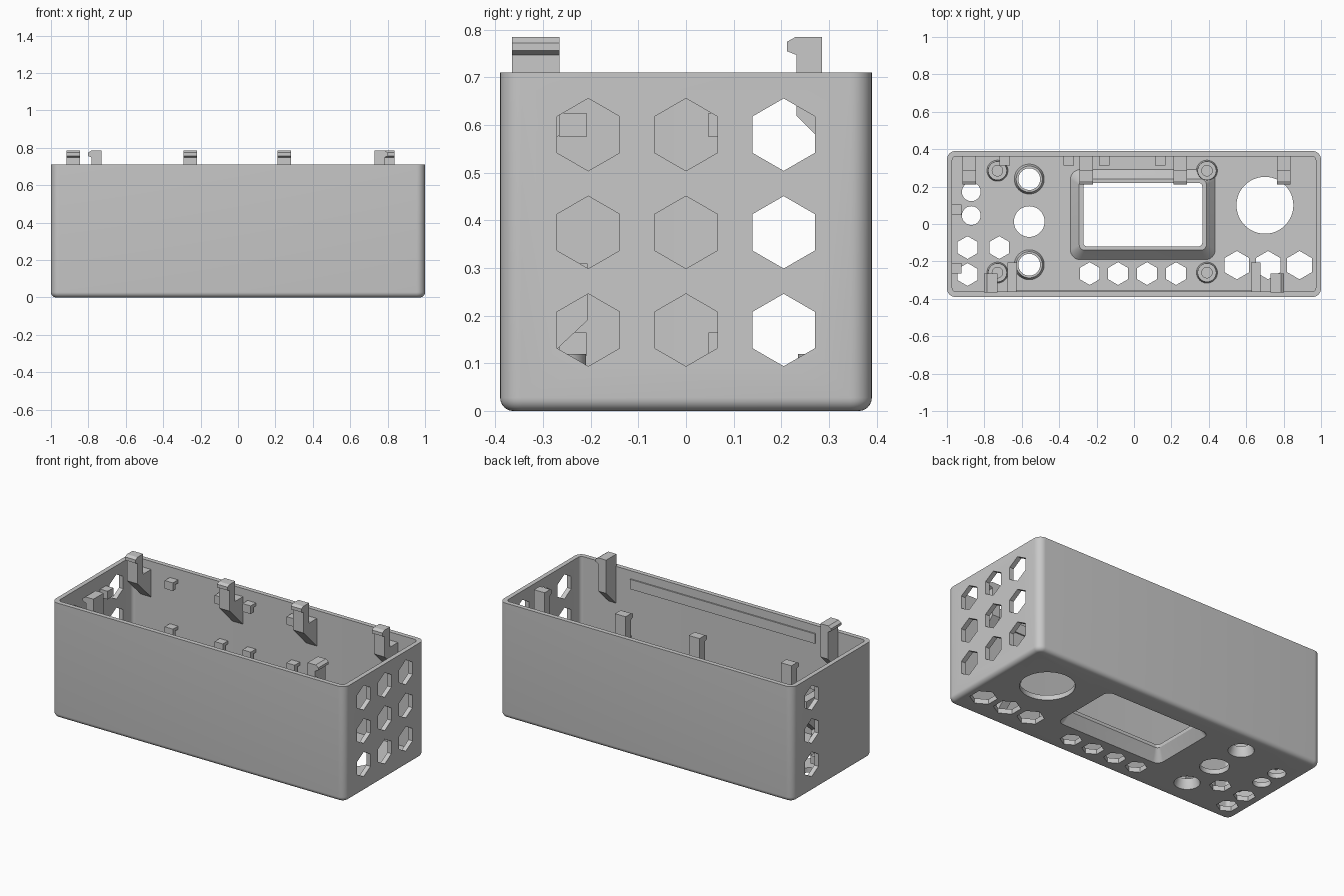
import bpy, bmesh, math
from mathutils import Vector

if "Cube" in bpy.data.objects:
    bpy.data.objects.remove(bpy.data.objects["Cube"], do_unlink=True)

gray = bpy.data.materials.new("plain_gray")
gray.use_nodes = True
gray.diffuse_color = (0.58, 0.58, 0.58, 1)
gray.node_tree.nodes["Principled BSDF"].inputs["Base Color"].default_value = gray.diffuse_color


def make(name, bm):
    bmesh.ops.recalc_face_normals(bm, faces=bm.faces[:])
    mesh = bpy.data.meshes.new(name)
    bm.to_mesh(mesh)
    bm.free()
    mesh.materials.append(gray)
    ob = bpy.data.objects.new(name, mesh)
    bpy.context.scene.collection.objects.link(ob)
    return ob


def loft(bm, loops):
    rings = [[bm.verts.new(p) for p in loop] for loop in loops]
    for a, b in zip(rings, rings[1:]):
        for i in range(len(a)):
            j = (i + 1) % len(a)
            bm.faces.new((a[i], a[j], b[j], b[i]))
    bm.faces.new(rings[0])
    bm.faces.new(rings[-1])


def ring(x, y, z, r, n=48):
    # starts at a point on the y axis, so six sides give a pointed hexagon
    angles = [math.tau * (i / n + 0.25) for i in range(n)]
    return [(x + r * math.cos(a), y + r * math.sin(a), z) for a in angles]


def rounded(x, y, z, hx, hy, r, steps=8):
    pts = []
    for k, (sx, sy) in enumerate(((1, 1), (-1, 1), (-1, -1), (1, -1))):
        for i in range(steps + 1):
            a = math.pi / 2 * (k + i / steps)
            pts.append((x + sx * (hx - r) + r * math.cos(a),
                        y + sy * (hy - r) + r * math.sin(a), z))
    return pts


def prism(profile, axis, lo, hi):
    # profile is (across, z); axis is the direction of extrusion
    return [[(t, p, z) if axis == "x" else (p, t, z) for p, z in profile] for t in (lo, hi)]


def box(bm, x0, x1, y0, y1, z0, z1):
    loft(bm, prism([(y0, z0), (y1, z0), (y1, z1), (y0, z1)], "x", x0, x1))


def boolean(target, operation, loops):
    # one simple solid per operation keeps every result closed
    bm = bmesh.new()
    loft(bm, loops)
    tool = make("tool", bm)
    mod = target.modifiers.new("cut", "BOOLEAN")
    mod.operation, mod.object, mod.solver = operation, tool, "EXACT"
    bpy.context.view_layer.objects.active = target
    bpy.ops.object.modifier_apply(modifier=mod.name)
    bpy.data.objects.remove(tool, do_unlink=True)


HX, HY, TOP, WALL, FLOOR = 1.0, 0.39, 0.71, 0.028, 0.03
IX, IY = HX - WALL, HY - WALL

# Case: rounded tub with a filleted base
bm = bmesh.new()
fillet, levels = 0.028, []
for i in range(7):
    a = math.pi / 2 * i / 6
    inset = fillet * (1 - math.sin(a))
    levels.append(rounded(0, 0, fillet * (1 - math.cos(a)), HX - inset, HY - inset, 0.045 - inset))
levels.append(rounded(0, 0, TOP, HX, HY, 0.045))
loft(bm, levels)
case = make("case", bm)
boolean(case, "DIFFERENCE", [rounded(0, 0, z, IX, IY, 0.022) for z in (FLOOR, TOP + 0.1)])

# Raised features on the floor: window funnel, button collars, screw posts
WX, WY = 0.047, 0.05
posts = [(x, y) for x in (-0.73, 0.39) for y in (0.285, -0.26)]
collars = [(-0.56, 0.24), (-0.56, -0.218)]
boolean(case, "UNION", [rounded(WX, WY, 0.015, 0.4, 0.255, 0.06),
                        rounded(WX, WY, 0.085, 0.34, 0.19, 0.03)])
for x, y in collars:
    boolean(case, "UNION", [ring(x, y, 0.015, 0.085), ring(x, y, 0.06, 0.07)])
for x, y in posts:
    boolean(case, "UNION", [ring(x, y, 0.016, 0.06), ring(x, y, 0.045, 0.052),
                            ring(x, y, 0.12, 0.05)])

# Openings through the floor
boolean(case, "DIFFERENCE", [rounded(WX, WY, -0.01, 0.366, 0.222, 0.045),
                             rounded(WX, WY, 0.065, 0.318, 0.17, 0.02),
                             rounded(WX, WY, 0.11, 0.318, 0.17, 0.02)])
for x, y in collars:
    boolean(case, "DIFFERENCE", [ring(x, y, -0.01, 0.075), ring(x, y, 0.045, 0.058),
                                 ring(x, y, 0.1, 0.058)])
for x, y in posts:
    boolean(case, "DIFFERENCE", [ring(x, y, 0.06, 0.028), ring(x, y, 0.15, 0.028)])
holes = [(0.70, 0.10, 0.152, 48), (-0.56, 0.013, 0.082, 48),
         (-0.87, 0.172, 0.05, 48), (-0.87, 0.045, 0.05, 48)]
holes += [(x, -0.22, 0.076, 6) for x in (0.55, 0.717, 0.885)]
holes += [(x, -0.265, 0.061, 6) for x in (-0.237, -0.085, 0.07, 0.225)]
holes += [(x, y, 0.061, 6) for x, y in ((-0.89, -0.126), (-0.72, -0.126), (-0.89, -0.27))]
for x, y, r, n in holes:
    boolean(case, "DIFFERENCE", [ring(x, y, z, r, n) for z in (-0.05, 0.1)])

# Hexagonal vents in the end walls: a full grid at +x, one column at -x
for z in (0.17, 0.375, 0.58):
    for side, y in ((1, -0.205), (1, 0), (1, 0.205), (-1, 0.205)):
        hexagon = [p[:2] for p in ring(y, z, 0, 0.076, 6)]
        boolean(case, "DIFFERENCE", prism(hexagon, "x", side * 0.93, side * 1.05))

# Back clips: hooked post carried by a sloping bracket on the wall
profile = [(0.285, 0.785), (0.23, 0.785), (0.212, 0.775), (0.212, 0.755), (0.232, 0.747),
           (0.232, 0.62), (IY + 0.01, 0.48), (IY + 0.01, 0.66), (0.285, 0.66)]
for i, x in enumerate((-0.882, -0.255, 0.248, 0.80)):
    bm = bmesh.new()
    loft(bm, prism(profile, "x", x - 0.036, x + 0.036))
    make(f"back_clip_{i + 1}", bm)

# Front clips: hooks point to the ends of the case
for name, s in (("left", 1), ("right", -1)):
    bm = bmesh.new()
    post = [(0.73, 0.58), (0.782, 0.58), (0.782, 0.747), (0.803, 0.757),
            (0.803, 0.772), (0.785, 0.785), (0.73, 0.785)]
    loft(bm, prism([(s * x, z) for x, z in post], "y", -0.365, -0.265))
    bracket = [(-IY - 0.003, 0.58), (-0.265, 0.58), (-IY - 0.003, 0.48)]
    loft(bm, prism(bracket, "x", s * 0.73, s * 0.782))
    make(f"{name}_front_clip", bm)


# Small cable hooks: short arm from the wall with a raised lip
def wall_hook(name, base, out, z):
    side = Vector((-out[1], out[0]))
    bm = bmesh.new()
    for a0, a1, w0, w1, h0, h1 in ((-0.01, 0.05, -0.028, 0.0, -0.025, 0.005),
                                   (0.025, 0.05, 0.0, 0.028, -0.025, 0.005),
                                   (-0.01, 0.05, -0.028, 0.028, 0.005, 0.025)):
        p = Vector(base) + Vector(out) * a0 + side * w0
        q = Vector(base) + Vector(out) * a1 + side * w1
        box(bm, p.x, q.x, p.y, q.y, z + h0, z + h1)
    make(name, bm)


for z, level in ((0.62, "upper"), (0.335, "lower")):
    for i, x in enumerate((-0.69, -0.35, -0.16, 0.14)):
        wall_hook(f"{level}_back_hook_{i + 1}", (x, IY), (0, -1), z)
for z, level in ((0.6, "upper"), (0.14, "lower")):
    for i, y in enumerate((0.075, -0.237)):
        wall_hook(f"{level}_end_hook_{i + 1}", (-IX, y), (1, 0), z)

# Board holders on the front wall, with a shallow ledge between them
for name, s in (("left", 1), ("right", -1)):
    bm = bmesh.new()
    arm = [(-IY - 0.005, 0.31), (-0.207, 0.31), (-0.207, 0.19), (-IY - 0.005, 0.04)]
    loft(bm, prism(arm, "x", s * 0.625, s * 0.675))
    make(f"{name}_board_holder", bm)
bm = bmesh.new()
box(bm, -0.63, 0.63, -IY - 0.005, -IY + 0.008, 0.6, 0.66)
make("front_ledge", bm)

# Smooth the rounded parts of the case, keeping hard edges sharp
bpy.ops.object.select_all(action="DESELECT")
case.select_set(True)
bpy.context.view_layer.objects.active = case
bpy.ops.object.shade_smooth_by_angle(angle=math.radians(30))
